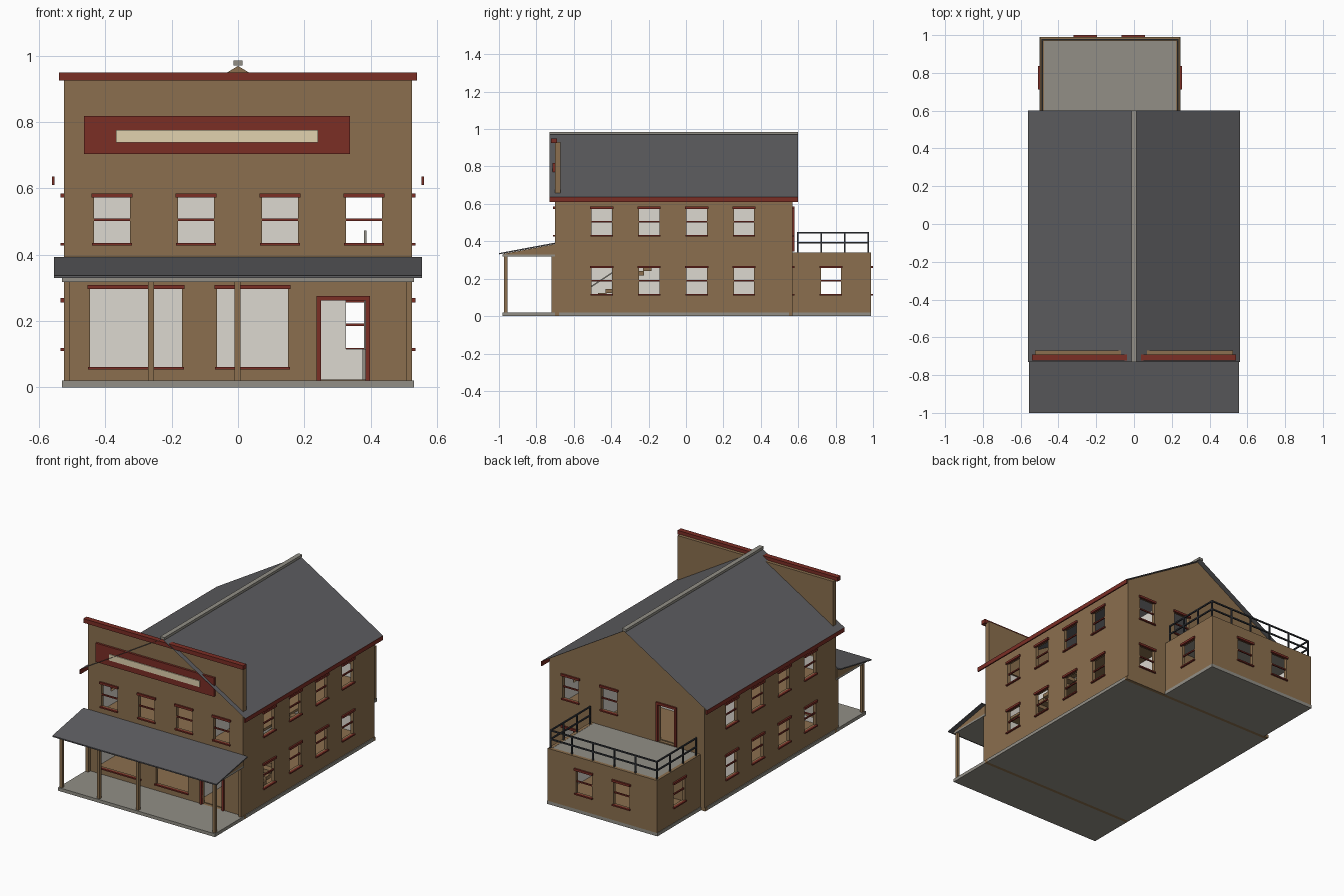
import bpy, bmesh
from math import pi
from mathutils import Matrix

cube = bpy.data.objects.get("Cube")
if cube:
    bpy.data.objects.remove(cube, do_unlink=True)


def material(name, hexcode):
    srgb = [int(hexcode[i:i + 2], 16) / 255 for i in (0, 2, 4)]
    col = [c / 12.92 if c < 0.04 else ((c + 0.055) / 1.055) ** 2.4 for c in srgb] + [1]
    m = bpy.data.materials.new(name)
    m.use_nodes = True
    m.diffuse_color = col
    m.node_tree.nodes["Principled BSDF"].inputs["Base Color"].default_value = col
    return m


TAN = material("tan boards", "8b6f4e")
RED = material("dark red trim", "7b2e25")
SLATE = material("slate roofing", "5e5e61")
STONE = material("grey stone", "928f86")
PLASTER = material("pale plaster", "dcd8d0")
CREAM = material("cream panel", "e1d2af")
IRON = material("dark iron", "35383d")


def finish(name, bm, mats, turn=0):
    """Turn a bmesh into an object, rotated by quarter turns about z."""
    bm.transform(Matrix.Rotation(turn * pi / 2, 4, "Z"))
    me = bpy.data.meshes.new(name)
    bm.to_mesh(me)
    bm.free()
    for m in mats:
        me.materials.append(m)
    ob = bpy.data.objects.new(name, me)
    bpy.context.scene.collection.objects.link(ob)
    return ob


def box(name, x, y, z, mat, turn=0):
    bm = bmesh.new()
    bmesh.ops.create_cube(bm, size=1)
    for v in bm.verts:
        v.co = [r[0] if c < 0 else r[1] for c, r in zip(v.co, (x, y, z))]
    return finish(name, bm, [mat], turn)


def prism(name, profile, axis, lo, hi, mat):
    """Extrude a closed profile along x or y."""
    bm = bmesh.new()
    place = (lambda a, b: (lo, a, b)) if axis == "x" else (lambda a, b: (a, lo, b))
    face = bm.faces.new([bm.verts.new(place(a, b)) for a, b in profile])
    new = bmesh.ops.extrude_face_region(bm, geom=[face], use_keep_orig=True)["geom"]
    step = (hi - lo, 0, 0) if axis == "x" else (0, hi - lo, 0)
    bmesh.ops.translate(bm, vec=step, verts=[g for g in new if isinstance(g, bmesh.types.BMVert)])
    bmesh.ops.recalc_face_normals(bm, faces=bm.faces)
    return finish(name, bm, [mat])


def wall(name, turn, dist, u, z, holes):
    """Wall with rectangular openings, boarded outside and plastered inside."""
    us = sorted({*u, *(v for h in holes for v in h[:2])})
    zs = sorted({*z, *(v for h in holes for v in h[2:])})
    bm = bmesh.new()
    for a, b in zip(us, us[1:]):
        for c, d in zip(zs, zs[1:]):
            mu, mz = (a + b) / 2, (c + d) / 2
            if not any(h[0] < mu < h[1] and h[2] < mz < h[3] for h in holes):
                bm.faces.new([bm.verts.new((p, -dist, q))
                              for p, q in ((a, c), (b, c), (b, d), (a, d))])
    bmesh.ops.remove_doubles(bm, verts=bm.verts, dist=0.0001)
    ob = finish(name, bm, [TAN, PLASTER], turn)
    mod = ob.modifiers.new("thickness", "SOLIDIFY")
    mod.thickness, mod.offset, mod.material_offset = 0.02, -1, 1
    return ob


def window_trim(name, turn, dist, hole, sash=True):
    a, b, c, d = hole
    out = (-dist - 0.01, -dist + 0.004)
    box(name + "_lintel", (a - 0.008, b + 0.008), out, (d - 0.006, d + 0.007), RED, turn)
    box(name + "_sill", (a - 0.006, b + 0.006), out, (c - 0.005, c + 0.003), RED, turn)
    if sash:
        mid = (c + d) / 2
        box(name + "_sash_bar", (a, b), (-dist + 0.004, -dist + 0.012),
            (mid - 0.004, mid + 0.004), RED, turn)


def door_trim(name, turn, dist, hole):
    a, b, c, d = hole
    out, w = (-dist - 0.01, -dist + 0.004), 0.014
    box(name + "_left_jamb", (a - w, a), out, (c, d), RED, turn)
    box(name + "_right_jamb", (b, b + w), out, (c, d), RED, turn)
    box(name + "_head", (a - w, b + w), out, (d, d + w), RED, turn)


def openings(centres, low, high):
    return [(c - 0.054, c + 0.054, low, high) for c in centres]


def windowed_wall(name, turn, dist, u, z, windows, doors=(), shops=()):
    wall(name, turn, dist, u, z, [*windows, *doors, *shops])
    for i, h in enumerate(windows):
        window_trim(f"{name}_window_{i}", turn, dist, h)
    for i, h in enumerate(shops):
        window_trim(f"{name}_shop_window_{i}", turn, dist, h, sash=False)
    for i, h in enumerate(doors):
        door_trim(f"{name}_door_{i}", turn, dist, h)


LOW, HIGH = (0.115, 0.262), (0.432, 0.578)
SIDE = (-0.45, -0.197, 0.057, 0.31)
W = 0.525

# Main building walls
windowed_wall("front_wall", 0, 0.70, (-W, W), (0.02, 0.645),
              openings((-0.38, -0.127, 0.127, 0.38), *HIGH),
              doors=[(0.25, 0.384, 0.02, 0.262)],
              shops=[(-0.446, -0.169, 0.058, 0.302), (-0.063, 0.151, 0.058, 0.302)])
windowed_wall("right_wall", 1, W, (-0.70, 0.57), (0.02, 0.645),
              openings(SIDE, *LOW) + openings(SIDE, *HIGH))
windowed_wall("left_wall", 3, W, (-0.57, 0.70), (0.02, 0.645),
              openings([-s for s in SIDE], *LOW) + openings([-s for s in SIDE], *HIGH))
windowed_wall("back_wall", 2, 0.57, (-W, W), (0.02, 0.655),
              openings((-0.38,), *LOW) + openings((-0.38, -0.12), *HIGH),
              doors=[(0.215, 0.325, 0.345, 0.57)])
prism("back_gable", [(-W, 0.655), (W, 0.655), (0, 0.969)], "y", 0.55, 0.57, TAN)

# False front with cornice and sign board
box("false_front", (-W, W), (-0.70, -0.67), (0.645, 0.93), TAN)
box("cornice", (-0.54, 0.54), (-0.722, -0.69), (0.925, 0.95), RED)
box("sign_board", (-0.464, 0.337), (-0.713, -0.70), (0.703, 0.818), RED)
box("sign_panel", (-0.368, 0.241), (-0.718, -0.712), (0.739, 0.776), CREAM)

# Main roof: thin sheets, ridge cap and eave boards
bm = bmesh.new()
rows = [[bm.verts.new((x, y, z)) for x, z in ((-0.56, 0.636), (0, 0.972), (0.56, 0.636))]
        for y in (-0.73, 0.60)]
for i in (0, 1):
    bm.faces.new((rows[0][i], rows[0][i + 1], rows[1][i + 1], rows[1][i]))
finish("main_roof", bm, [SLATE])
box("ridge_cap", (-0.014, 0.014), (-0.73, 0.60), (0.97, 0.985), STONE)
for side, s in (("left", 1), ("right", -1)):
    box(side + "_eave_board", sorted((s * 0.553, s * 0.561)), (-0.73, 0.60), (0.61, 0.636), RED)

# Floors and foundation
box("porch_floor", (-0.53, 0.53), (-0.98, -0.70), (0, 0.02), STONE)
box("main_foundation", (-0.53, 0.53), (-0.68, 0.55), (0, 0.02), STONE)
box("front_footing", (-0.53, 0.53), (-0.70, -0.68), (0, 0.02), TAN)
box("back_footing", (-0.53, 0.53), (0.55, 0.57), (0, 0.02), TAN)
box("annex_foundation", (-0.5, 0.245), (0.57, 0.99), (0, 0.02), STONE)
box("ground_floor_boards", (-0.505, 0.505), (-0.68, 0.55), (0.02, 0.024), TAN)
box("upper_floor", (-0.505, 0.21), (-0.68, 0.55), (0.335, 0.35), TAN)
box("hall_floor", (0.21, 0.505), (0.05, 0.55), (0.335, 0.35), TAN)
box("landing_floor", (0.21, 0.37), (-0.68, 0.05), (0.335, 0.35), TAN)

# Inner partitions and stairs
box("hall_partition", (0.2, 0.21), (-0.68, 0.55), (0.02, 0.64), PLASTER)
box("cross_partition", (-0.505, 0.2), (0.2, 0.21), (0.02, 0.64), PLASTER)
for i in range(14):
    y, z = -0.59 + i * 0.04, 0.03 + i * 0.0235
    box(f"stair_{i}", (0.39, 0.49), (y, y + 0.045), (z, z + 0.022), TAN)
prism("stair_handrail", [(-0.59, 0.1), (-0.03, 0.465), (-0.03, 0.473), (-0.59, 0.108)],
      "x", 0.38, 0.388, STONE)
box("stair_newel", (0.375, 0.388), (-0.6, -0.587), (0.02, 0.115), STONE)

# Porch posts and sloping roof
for i, x in enumerate((-0.516, -0.263, -0.001, 0.516)):
    box(f"porch_post_{i}", (x - 0.009, x + 0.009), (-0.972, -0.954), (0.02, 0.325), TAN)
for x in (-0.516, 0.516):
    box("porch_pilaster", (x - 0.009, x + 0.009), (-0.72, -0.70), (0.02, 0.32), TAN)
box("porch_beam", (-0.53, 0.53), (-0.98, -0.70), (0.318, 0.33), STONE)
prism("porch_gable_fill", [(-0.975, 0.33), (-0.70, 0.33), (-0.70, 0.385), (-0.975, 0.333)],
      "x", -0.53, 0.53, TAN)
prism("porch_roof", [(-1, 0.33), (-0.70, 0.386), (-0.70, 0.393), (-1, 0.337)],
      "x", -0.555, 0.555, SLATE)

# Rear annex with roof deck
windowed_wall("annex_back_wall", 2, 0.99, (-0.243, 0.497), (0.02, 0.34),
              openings((0.258, 0.003), *LOW))
windowed_wall("annex_right_wall", 1, 0.243, (0.57, 0.99), (0.02, 0.34), openings((0.775,), *LOW))
windowed_wall("annex_left_wall", 3, 0.497, (-0.99, -0.57), (0.02, 0.34), openings((-0.775,), *LOW))
box("annex_deck", (-0.478, 0.224), (0.57, 0.971), (0.325, 0.339), STONE)
box("annex_floor_boards", (-0.478, 0.224), (0.57, 0.971), (0.02, 0.024), TAN)

# Deck railing
T = 0.004
XL, XR, Y0, Y1 = -0.486, 0.232, 0.597, 0.975
for z in (0.393, 0.446):
    box("back_rail", (XL - T, XR + T), (Y1 - T, Y1 + T), (z - T, z + T), IRON)
    for x in (XL, XR):
        box("side_rail", (x - T, x + T), (Y0, Y1), (z - T, z + T), IRON)
posts = [(x, Y0 + (Y1 - Y0) * i / 3) for x in (XL, XR) for i in range(4)]
posts += [(XL + (XR - XL) * i / 5, Y1) for i in range(1, 5)]
for x, y in posts:
    box("rail_post", (x - T, x + T), (y - T, y + T), (0.335, 0.45), IRON)
